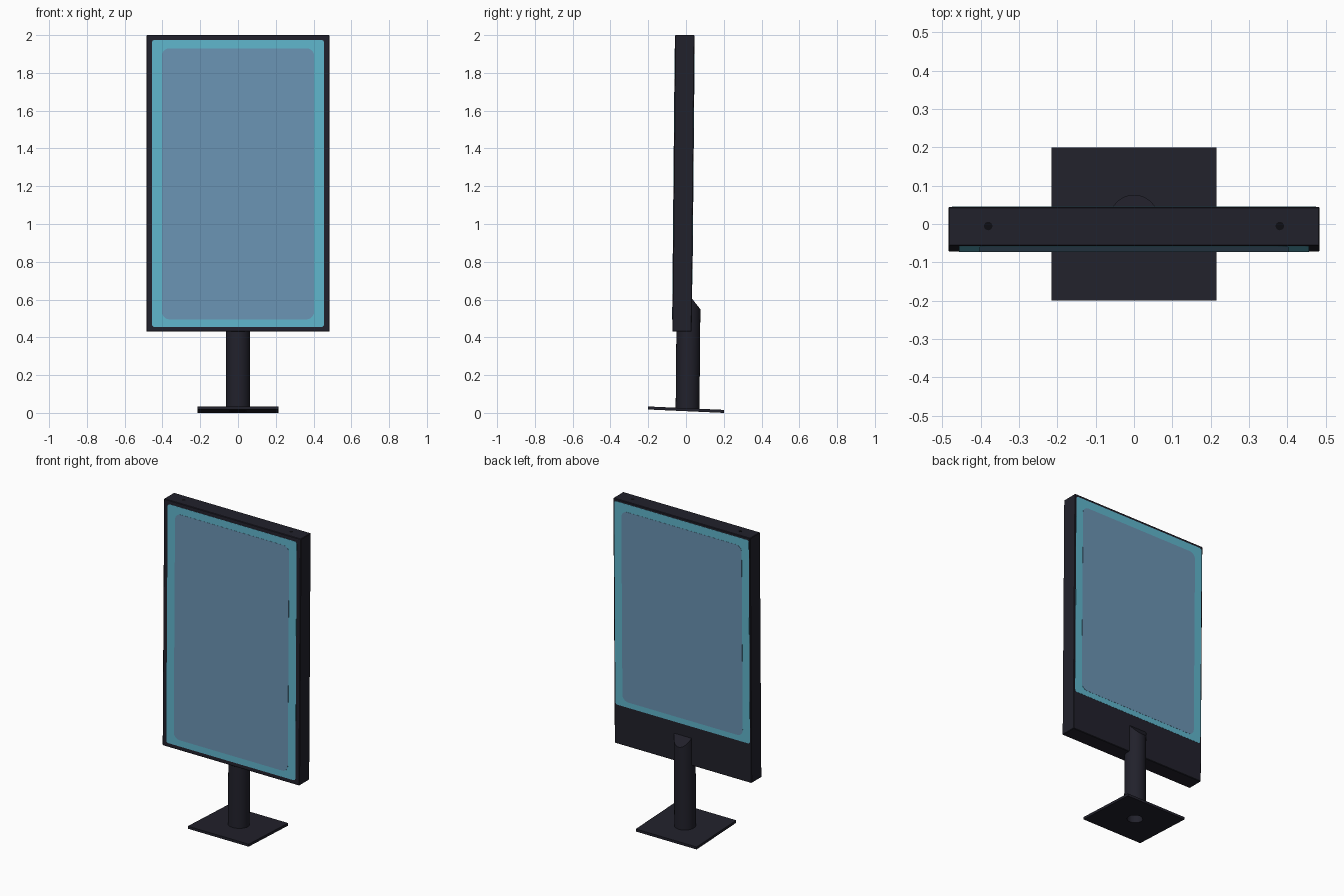
import bpy, bmesh, math

if "Cube" in bpy.data.objects:
    bpy.data.objects.remove(bpy.data.objects["Cube"])

LEAN = 0.0093          # slight backward lean of the whole stand


def material(name, rgb):
    m = bpy.data.materials.new(name)
    m.diffuse_color = (*rgb, 1)
    m.use_nodes = True
    m.node_tree.nodes["Principled BSDF"].inputs["Base Color"].default_value = m.diffuse_color
    return m


DARK = material("dark_metal", (0.0155, 0.0152, 0.0245))
TEAL = material("teal_border", (0.117, 0.468, 0.61))
BLUE = material("blue_grey_screen", (0.147, 0.296, 0.456))
BLACK = material("black_hole", (0.004, 0.004, 0.006))


def finish(name, bm, mat, lean=True):
    if lean:
        for v in bm.verts:
            v.co.y += v.co.z * LEAN
    bmesh.ops.recalc_face_normals(bm, faces=bm.faces)
    me = bpy.data.meshes.new(name)
    bm.to_mesh(me)
    bm.free()
    me.materials.append(mat)
    ob = bpy.data.objects.new(name, me)
    bpy.context.collection.objects.link(ob)
    return ob


def box_bm(x, y0, y1, z0, z1):
    bm = bmesh.new()
    bmesh.ops.create_cube(bm, size=1)
    for v in bm.verts:
        v.co = (v.co.x * 2 * x, y0 if v.co.y < 0 else y1, z0 if v.co.z < 0 else z1)
    return bm


def cylinder_bm(r, y, z0, z1, sides, x=0):
    bm = bmesh.new()
    bmesh.ops.create_cone(bm, cap_ends=True, segments=sides, radius1=r, radius2=r, depth=1)
    for v in bm.verts:
        v.co.x += x
        v.co.y += y
        v.co.z = z0 if v.co.z < 0 else z1
    return bm


def rounded_plate(name, x, z0, z1, r, y0, y1, mat):
    bm = box_bm(x, y0, y1, z0, z1)
    edges = [e for e in bm.edges if abs(e.verts[0].co.y - e.verts[1].co.y) > 1e-5]
    bmesh.ops.bevel(bm, geom=edges, offset=r, segments=5, profile=0.5, affect='EDGES')
    return finish(name, bm, mat)


def smooth(ob):
    bpy.ops.object.select_all(action='DESELECT')
    ob.select_set(True)
    bpy.context.view_layer.objects.active = ob
    bpy.ops.object.shade_smooth_by_angle(angle=math.radians(30))


# Panel housing
F, B = -0.076, 0.026
bm = box_bm(0.484, F, B, 0.43, 2.0)
bmesh.ops.bevel(bm, geom=bm.edges[:], offset=0.003, segments=1, affect='EDGES')
finish("panel_housing", bm, DARK)

# Front and back displays: teal border with a screen on it
rounded_plate("front_border", 0.456, 0.455, 1.975, 0.015, F - 0.001, F + 0.003, TEAL)
rounded_plate("front_screen", 0.403, 0.495, 1.93, 0.04, F - 0.002, F + 0.003, BLUE)
rounded_plate("back_border", 0.475, 0.68, 1.985, 0.015, B - 0.003, B + 0.001, TEAL)
rounded_plate("back_screen", 0.425, 0.715, 1.935, 0.04, B - 0.003, B + 0.002, BLUE)

# Small mounting holes on the top edge
for side, x in (("left", -0.38), ("right", 0.38)):
    finish("top_hole_" + side, cylinder_bm(0.011, -0.024, 1.99, 2.0005, 16, x), BLACK)

# Round post with a slanted top behind the panel
bm = cylinder_bm(0.063, 0.008, 0.015, 0.55, 48)
for v in bm.verts:
    if v.co.z > 0.3:
        v.co.z = 0.6 - (v.co.y - 0.03) * 1.25
post = finish("post", bm, DARK)

# Base plate, slightly tipped
bm = box_bm(0.215, -0.2, 0.2, 0.0, 0.016)
for v in bm.verts:
    v.co.z += 0.009 - 0.045 * v.co.y
plate = finish("base_plate", bm, DARK, lean=False)

# Bore opening through the underside
cutter = finish("bore_cutter", cylinder_bm(0.046, 0.008, -0.05, 0.2, 32), DARK)
cutter.hide_render = True
cutter.hide_set(True)
for ob in (post, plate):
    mod = ob.modifiers.new("bore", 'BOOLEAN')
    mod.operation = 'DIFFERENCE'
    mod.solver = 'EXACT'
    mod.object = cutter
smooth(post)
